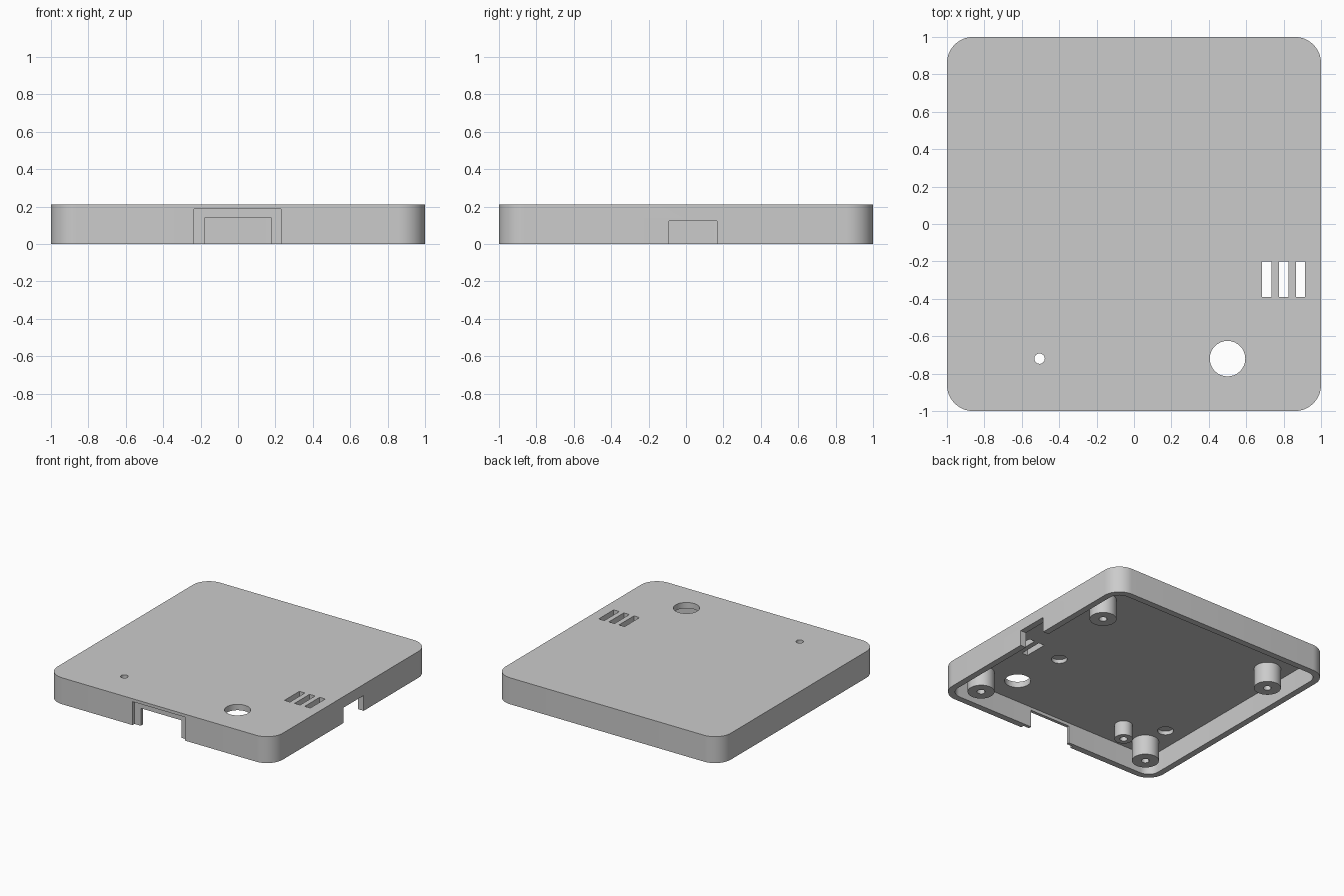
import bpy, bmesh
from math import pi, cos, sin, radians

cube = bpy.data.objects.get("Cube")
if cube:
    bpy.data.objects.remove(cube, do_unlink=True)

grey = bpy.data.materials.new("light_grey_plastic")
grey.use_nodes = True
COLOR = (0.6, 0.6, 0.6, 1)
grey.diffuse_color = COLOR
grey.node_tree.nodes["Principled BSDF"].inputs["Base Color"].default_value = COLOR

HEIGHT, FLOOR, WALL, RADIUS = 0.212, 0.165, 0.05, 0.14


def make_object(name, bm):
    bmesh.ops.recalc_face_normals(bm, faces=bm.faces)
    mesh = bpy.data.meshes.new(name)
    bm.to_mesh(mesh)
    bm.free()
    mesh.materials.append(grey)
    obj = bpy.data.objects.new(name, mesh)
    bpy.context.collection.objects.link(obj)
    return obj


def prism(name, points, z0, z1):
    bm = bmesh.new()
    face = bm.faces.new([bm.verts.new((x, y, z0)) for x, y in points])
    new = bmesh.ops.extrude_face_region(bm, geom=[face])["geom"]
    verts = [v for v in new if isinstance(v, bmesh.types.BMVert)]
    bmesh.ops.translate(bm, verts=verts, vec=(0, 0, z1 - z0))
    return make_object(name, bm)


def rounded_square(half, r, steps=12):
    points = []
    for q, (sx, sy) in enumerate([(1, 1), (-1, 1), (-1, -1), (1, -1)]):
        for i in range(steps + 1):
            a = (q + i / steps) * pi / 2
            points.append((sx * (half - r) + r * cos(a), sy * (half - r) + r * sin(a)))
    return points


def circle(x, y, r, n=32):
    return [(x + r * cos(2 * pi * i / n), y + r * sin(2 * pi * i / n)) for i in range(n)]


def box(x0, x1, y0, y1):
    return [(x0, y0), (x1, y0), (x1, y1), (x0, y1)]


def cut(target, points, z0, z1):
    cutter = prism("cutter", points, z0, z1)
    cutter.hide_render = True
    mod = target.modifiers.new("cut", 'BOOLEAN')
    mod.operation, mod.solver, mod.object = 'DIFFERENCE', 'EXACT', cutter
    bpy.context.view_layer.objects.active = target
    bpy.ops.object.modifier_apply(modifier=mod.name)
    bpy.data.objects.remove(cutter, do_unlink=True)


def smooth(obj):
    bpy.ops.object.select_all(action='DESELECT')
    obj.select_set(True)
    bpy.context.view_layer.objects.active = obj
    bpy.ops.object.shade_smooth_by_angle(angle=radians(30))


# Hollow cover, open underneath
cover = prism("cover", rounded_square(1, RADIUS), 0, HEIGHT)
cut(cover, rounded_square(1 - WALL, RADIUS - WALL), -0.1, FLOOR)

# Front connector notch with a shallow outer recess, and the side notch
cut(cover, box(-0.235, 0.23, -1.1, -0.975), -0.1, 0.188)
cut(cover, box(-0.18, 0.18, -1.1, -0.9), -0.1, 0.14)
cut(cover, box(0.9, 1.1, -0.09, 0.165), -0.1, 0.123)

# Vent slots, button hole and indicator hole through the top
for x in (0.71, 0.80, 0.89):
    cut(cover, box(x - 0.025, x + 0.025, -0.39, -0.2), 0.1, 0.3)
cut(cover, circle(0.5, -0.72, 0.095), 0.1, 0.3)
cut(cover, circle(-0.505, -0.72, 0.028, 16), 0.1, 0.3)

# Blind recesses in the underside
for x, y in ((-0.79, -0.585), (0.47, -0.285)):
    cut(cover, circle(x, y, 0.058), 0.1, FLOOR + 0.03)
smooth(cover)

# Screw posts near the corners
for side, x in (("right", -0.78), ("left", 0.78)):
    for end, y in (("front", -0.80), ("back", 0.58)):
        post = prism(f"{end}_{side}_screw_post", circle(x, y, 0.098), 0.005, FLOOR + 0.01)
        cut(post, circle(x, y, 0.03, 12), -0.1, 0.14)
        smooth(post)

# Light tube under the indicator hole
tube = prism("light_tube", circle(-0.505, -0.72, 0.066), 0.05, FLOOR + 0.01)
cut(tube, circle(-0.505, -0.72, 0.028, 16), 0, 0.3)
smooth(tube)
